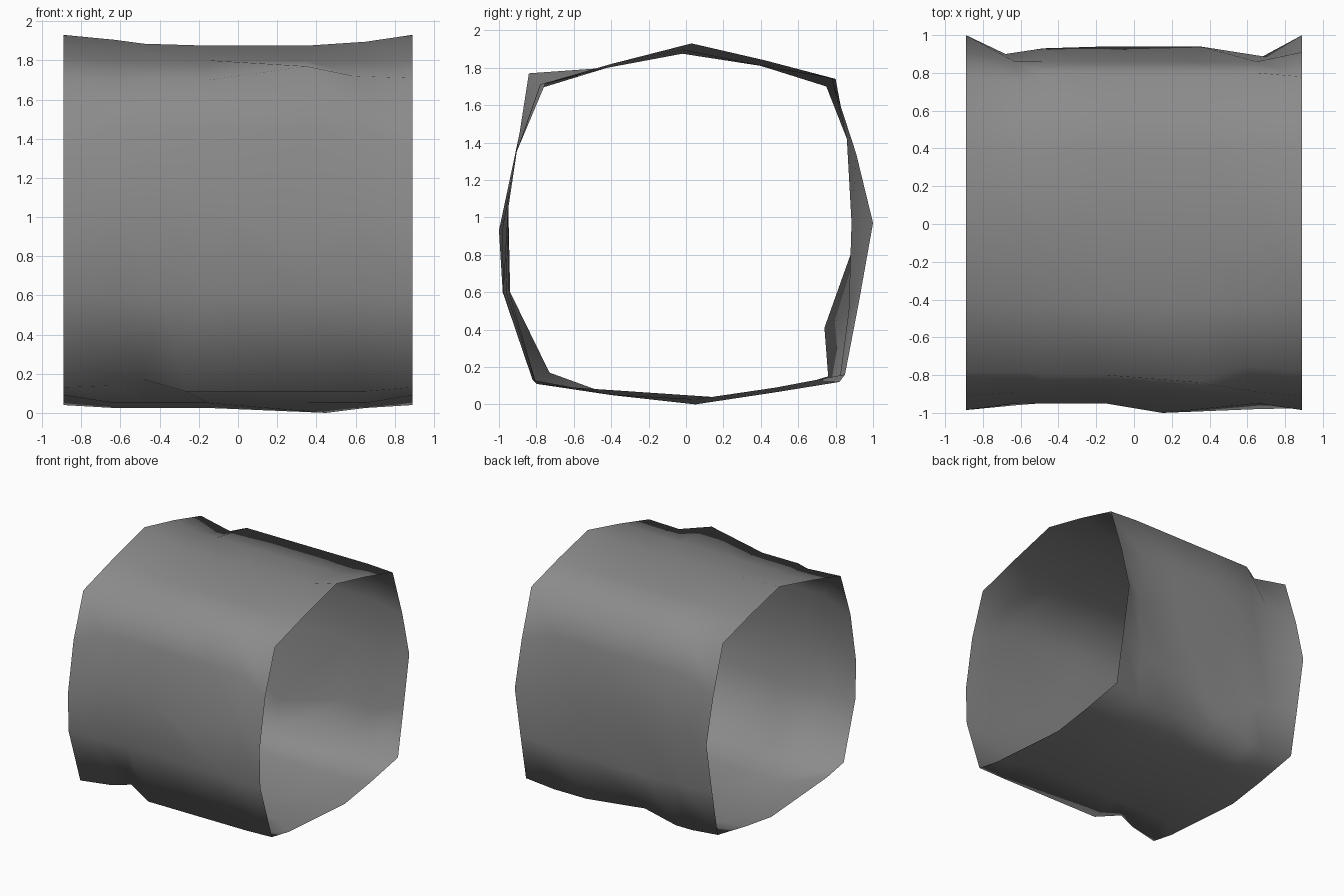
import bpy
import bmesh

# Cross-sections as (y, z), running bottom -> back -> top -> front
END = [(.14, .04), (.48, .09), (.85, .16), (.925, .55), (1.0, .97), (.91, 1.34),
       (.78, 1.74), (.42, 1.84), (.03, 1.93), (-.40, 1.82), (-.78, 1.71),
       (-.91, 1.34), (-.985, .92), (-.975, .60), (-.82, .13), (-.60, .09)]
MID = [(.05, .025), (.48, .065), (.82, .12), (.87, .50), (.93, .97), (.86, 1.42),
       (.80, 1.74), (.40, 1.81), (-.02, 1.875), (-.42, 1.80), (-.80, 1.70),
       (-.89, 1.45), (-.95, 1.05), (-.96, .60), (-.80, .11), (-.40, .05)]
STATIONS = [-.89, -.63, -.48, -.15, .35, .65, .89]

# Dents and bulges: (station, profile point) -> (dx, dy, dz)
DENTS = {(1, 6): (.03, -.05, -.04), (1, 4): (-.05, -.03, 0),
         (2, 14): (0, .07, .06), (3, 14): (-.12, 0, 0),
         (1, 14): (0, .03, .03), (2, 13): (.1, .02, 0), (3, 13): (0, .015, 0),
         (3, 3): (0, -.13, -.09), (3, 2): (0, -.06, .03), (3, 4): (0, .01, 0),
         (4, 4): (0, .01, 0), (5, 4): (.05, -.045, 0),
         (5, 10): (-.06, .05, .02), (1, 10): (.05, .02, -.01),
         (4, 10): (0, -.04, .07), (4, 0): (.1, 0, -.025),
         (4, 12): (-.2, -.05, -.12), (5, 13): (0, -.02, 0),
         (1, 8): (0, .02, .03), (5, 8): (0, 0, .02), (2, 8): (0, 0, .01)}

# Open, dented tunnel segment
bm = bmesh.new()
rings = []
last = len(STATIONS) - 1
for i, x in enumerate(STATIONS):
    profile = END if i in (0, last) else MID
    ring = []
    for k, (y, z) in enumerate(profile):
        dx, dy, dz = DENTS.get((i, k), (0, 0, 0))
        ring.append(bm.verts.new((x + dx, y + dy, z + dz)))
    rings.append(ring)

n = len(END)
for a, b in zip(rings, rings[1:]):
    for k in range(n):
        m = (k + 1) % n
        bm.faces.new((a[k], a[m], b[m], b[k])).smooth = True

mesh = bpy.data.meshes.new("tunnel_shell")
bm.to_mesh(mesh)
bm.free()
shell = bpy.data.objects.new("tunnel_shell", mesh)
bpy.context.collection.objects.link(shell)

# Dark grey surface
grey = bpy.data.materials.new("dark_grey")
grey.diffuse_color = (.26, .26, .26, 1)
mesh.materials.append(grey)
